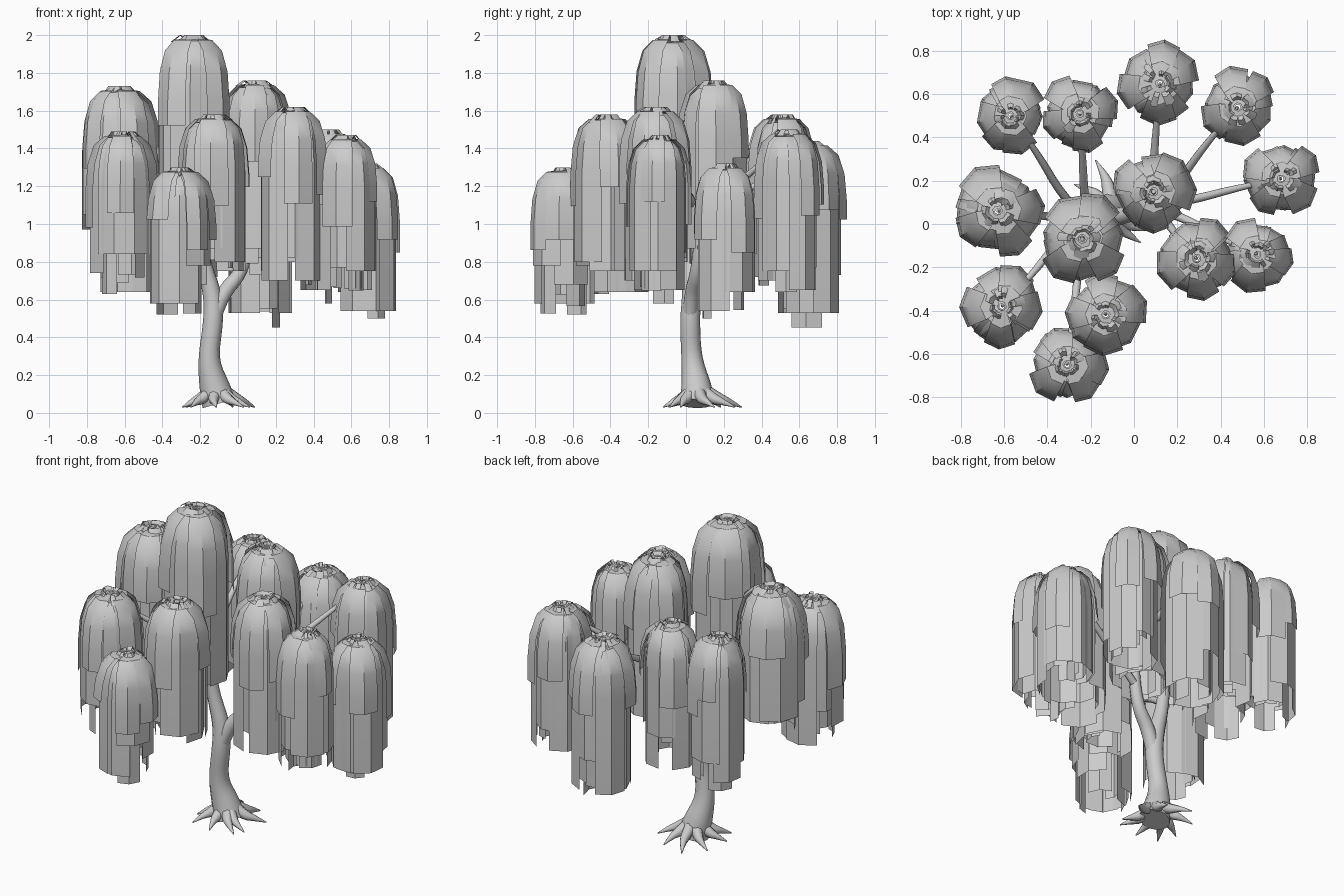
import bpy, bmesh, math, random
from math import sin, cos, tau, radians
from mathutils import Vector

random.seed(7)
if "Cube" in bpy.data.objects:
    bpy.data.objects.remove(bpy.data.objects["Cube"])

grey = bpy.data.materials.new("pale grey")
grey.use_nodes = True
colour = (0.6, 0.6, 0.6, 1)
grey.diffuse_color = colour
grey.node_tree.nodes["Principled BSDF"].inputs["Base Color"].default_value = colour


def add_mesh(name, mesh, angle=35):
    """Smooth-shade a mesh with sharp creases and link it to the scene."""
    mesh.materials.clear()
    mesh.materials.append(grey)
    for p in mesh.polygons:
        p.use_smooth = True
    mesh.set_sharp_from_angle(angle=radians(angle))
    ob = bpy.data.objects.new(name, mesh)
    bpy.context.collection.objects.link(ob)
    return ob


def limbs(name, paths, sides=2):
    """Round tapering limbs; each path is a list of (point, radius)."""
    cu = bpy.data.curves.new(name, 'CURVE')
    cu.dimensions = '3D'
    cu.bevel_depth = 1
    cu.bevel_resolution = sides
    cu.resolution_u = 4
    cu.use_fill_caps = True
    for path in paths:
        sp = cu.splines.new('NURBS')
        sp.points.add(len(path) - 1)
        for pt, (co, rad) in zip(sp.points, path):
            pt.co = (*co, 1)
            pt.radius = rad
        sp.use_endpoint_u = True
        sp.order_u = 3
    tmp = bpy.data.objects.new(name, cu)
    mesh = bpy.data.meshes.new_from_object(tmp)
    bpy.data.objects.remove(tmp)
    return add_mesh(name, mesh, 60)


def strip(bm, centre, angle, rows):
    """A bent leaf strip; each row is (distance out, height, width)."""
    out = Vector((cos(angle), sin(angle), 0))
    side = Vector((-sin(angle), cos(angle), 0))
    prev = None
    for dist, z, width in rows:
        base = Vector((centre[0], centre[1], z))
        row = [bm.verts.new(base + out * (dist - 0.2 * width * abs(s)) + side * width * s / 2)
               for s in (-1, 0, 1)]
        if prev:
            for i in range(2):
                bm.faces.new((prev[i], prev[i + 1], row[i + 1], row[i]))
        prev = row


# Outline of a hanging strip: share of radius, drop in radii, share of width
DROOP = ((0.1, 0.0, 0.25), (0.5, 0.05, 0.65), (0.78, 0.3, 0.85),
         (0.94, 0.8, 0.97), (1.0, 1.5, 1.0))


def hanging(bm, c, angle, r, top, end, width):
    rows = [(a * r, top - d * r, w * width) for a, d, w in DROOP if top - d * r > end + 0.03]
    strip(bm, c, angle, rows + [(r, end, width)])


def clump(name, x, y, r, top, bottom):
    bm = bmesh.new()
    turn = random.uniform(0, tau)
    # Long outer curtain
    for i in range(7):
        a = turn + i * tau / 7 + random.uniform(-0.15, 0.15)
        end = bottom + random.choice((0, 0, 0.05, 0.1, 0.12, 0.2))
        hanging(bm, (x, y), a, r * random.uniform(0.84, 0.98), top - random.uniform(0.02, 0.04),
                end, r * random.uniform(0.9, 1.15))
    # Shorter strips laid over the curtain
    for i in range(4):
        a = turn + (i + random.random() * 0.7) * tau / 4
        end = top - (top - bottom) * random.uniform(0.38, 0.62)
        hanging(bm, (x, y), a, r * random.uniform(1.0, 1.1), top - 0.015, end,
                r * random.uniform(0.75, 1.0))
    # Inner strips
    for i in range(5):
        a = turn + (i + random.random()) * tau / 5
        hanging(bm, (x, y), a, r * random.uniform(0.5, 0.75), top - 0.03,
                bottom + random.uniform(-0.08, 0.2), r * random.uniform(0.5, 0.9))
    # Narrow blades where the strips gather at the crown
    for i in range(9):
        a = turn + i * tau / 9 + random.uniform(-0.3, 0.3)
        far, w = r * random.uniform(0.35, 0.6), r * random.uniform(0.1, 0.3)
        strip(bm, (x, y), a, [(0.02, top - 0.04, w * 0.5), (far * 0.6, top, w),
                              (far, top - random.uniform(0.02, 0.06), w * 1.3)])
    mesh = bpy.data.meshes.new(name)
    bm.to_mesh(mesh)
    bm.free()
    add_mesh(name, mesh)


# Leaf clumps: x, y, radius, top, bottom
LEFT = [(-0.24, -0.07, 0.21, 2.0, 0.95), (-0.63, 0.06, 0.21, 1.73, 0.85),
        (-0.61, -0.38, 0.19, 1.49, 0.64), (-0.13, -0.42, 0.19, 1.58, 0.75),
        (-0.31, -0.65, 0.18, 1.30, 0.58), (-0.57, 0.50, 0.17, 1.58, 0.72),
        (-0.25, 0.51, 0.18, 1.58, 0.72)]
RIGHT = [(0.09, 0.15, 0.19, 1.76, 0.82), (0.12, 0.65, 0.19, 1.44, 0.53),
         (0.48, 0.54, 0.18, 1.50, 0.65), (0.68, 0.21, 0.18, 1.32, 0.54),
         (0.57, -0.14, 0.17, 1.47, 0.65), (0.29, -0.16, 0.19, 1.62, 0.70)]
for i, c in enumerate(LEFT + RIGHT):
    clump(f"leaf_clump_{i + 1}", *c)

# Trunk, forking into two main limbs
limbs("trunk", [
    [((-0.10, 0.06, 0.05), 0.09), ((-0.12, 0.06, 0.12), 0.085), ((-0.16, 0.03, 0.28), 0.053),
     ((-0.13, 0.02, 0.48), 0.053), ((-0.13, 0.03, 0.62), 0.05), ((-0.20, 0.02, 0.85), 0.035),
     ((-0.22, 0.02, 1.2), 0.03), ((-0.24, -0.07, 1.9), 0.01)],
    [((-0.13, 0.02, 0.5), 0.042), ((-0.09, 0.03, 0.63), 0.042), ((0.03, 0.06, 0.75), 0.035),
     ((0.07, 0.08, 1.0), 0.03), ((0.09, 0.12, 1.3), 0.025), ((0.09, 0.15, 1.7), 0.01)]], 4)

# Branches from the main limbs to each clump
paths = []
for (fx, fy, fz), group in (((-0.22, 0.02, 1.0), LEFT[1:]), ((0.07, 0.08, 0.95), RIGHT[1:])):
    for x, y, r, top, bottom in group:
        z = min(fz + 0.1, top - 0.4)
        paths.append([((fx, fy, z - 0.05), 0.022),
                      ((fx + (x - fx) * 0.3, fy + (y - fy) * 0.2, z + 0.08), 0.02),
                      ((fx + (x - fx) * 0.65, fy + (y - fy) * 0.65, top - 0.2), 0.017),
                      ((x, y, top - 0.05), 0.007)])
limbs("branches", paths)

# Roots spreading from the trunk foot
paths = []
for i in range(9):
    a = i * tau / 9 + random.uniform(-0.2, 0.2)
    reach = random.uniform(0.17, 0.26)
    rows = ((0.15, 0.12, 0.035), (0.45, 0.075, 0.032), (0.7, 0.06, 0.018), (1, 0.03, 0.003))
    paths.append([((-0.11 + cos(a + 0.4 * t) * reach * t, 0.06 + sin(a + 0.4 * t) * reach * t, z), rad)
                  for t, z, rad in rows])
limbs("roots", paths)
